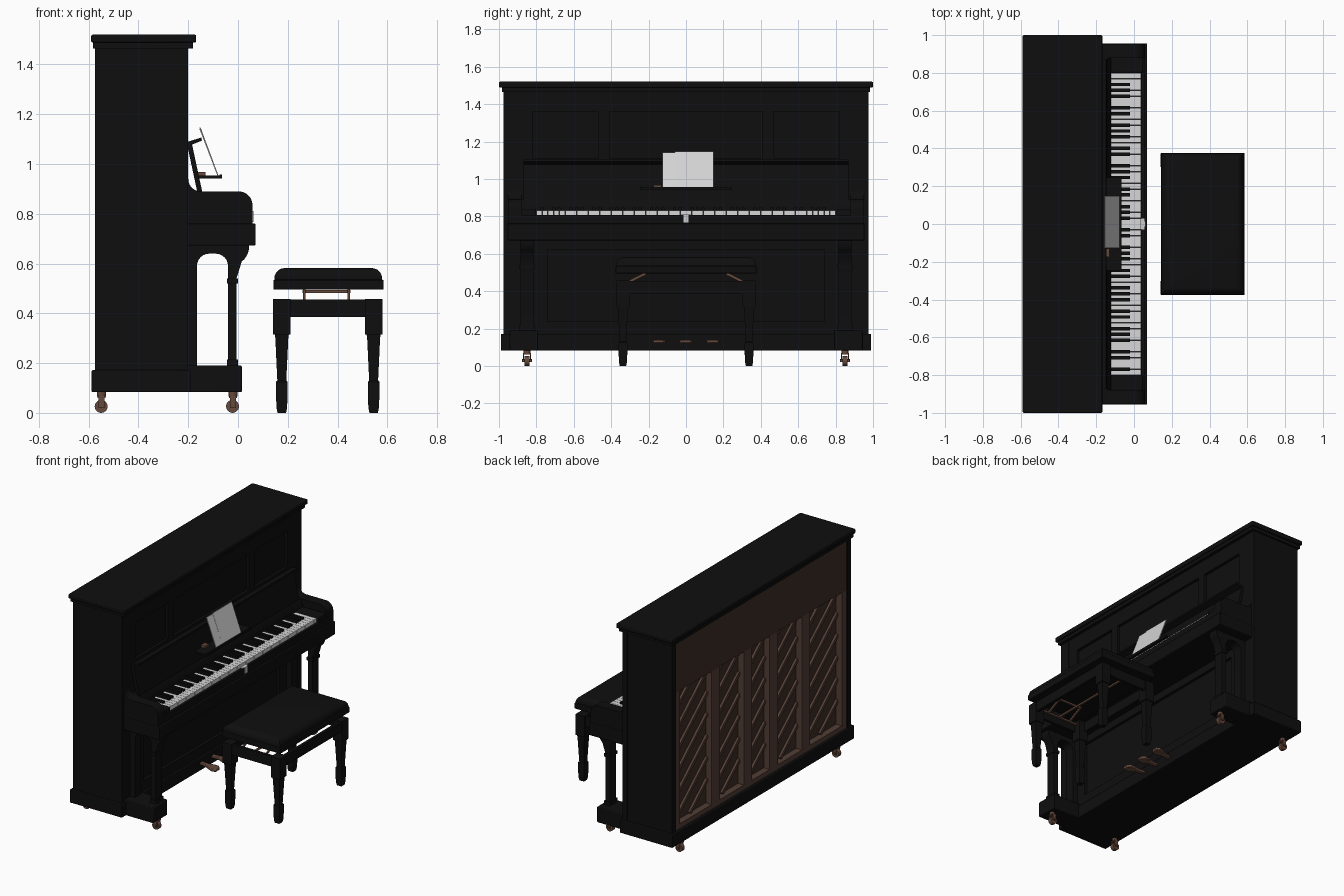
import bpy, bmesh, math
from mathutils import Matrix, Vector

if "Cube" in bpy.data.objects:
    bpy.data.objects.remove(bpy.data.objects["Cube"])


def mat(name, r, g, b):
    m = bpy.data.materials.new(name)
    m.diffuse_color = (r, g, b, 1)
    m.use_nodes = True
    m.node_tree.nodes["Principled BSDF"].inputs["Base Color"].default_value = m.diffuse_color
    return m


BLACK = mat("black lacquer", .0045, .0045, .0045)
WOOD = mat("back wood", .05, .026, .019)
POST = mat("post wood", .085, .047, .036)
METAL = mat("copper metal", .13, .065, .045)
IVORY = mat("ivory white", .68, .68, .68)
PAPER = mat("paper", .66, .66, .66)
SILVER = mat("silver", .6, .6, .6)


def finish(name, bm, m, mirror=False, bevel=0):
    bmesh.ops.recalc_face_normals(bm, faces=bm.faces)
    me = bpy.data.meshes.new(name)
    bm.to_mesh(me)
    bm.free()
    me.materials.append(m)
    me.shade_smooth()
    me.set_sharp_from_angle(angle=math.radians(30))
    ob = bpy.data.objects.new(name, me)
    bpy.context.collection.objects.link(ob)
    if bevel:
        b = ob.modifiers.new("bevel", 'BEVEL')
        b.width, b.segments = bevel, 2
    if mirror:
        ob.modifiers.new("mirror", 'MIRROR').use_axis = (False, True, False)
    return ob


def add_box(bm, x0, x1, y0, y1, z0, z1):
    M = Matrix.Translation(((x0 + x1) / 2, (y0 + y1) / 2, (z0 + z1) / 2))
    return bmesh.ops.create_cube(bm, size=1, matrix=M @ Matrix.Diagonal((x1 - x0, y1 - y0, z1 - z0, 1)))['verts']


def boxes(name, m, *bs, mirror=False, bevel=0):
    bm = bmesh.new()
    for b in bs:
        add_box(bm, *b)
    return finish(name, bm, m, mirror, bevel)


def add_prism(bm, pts, vec):
    f = bm.faces.new([bm.verts.new(p) for p in pts])
    r = bmesh.ops.extrude_face_region(bm, geom=[f])
    bmesh.ops.translate(bm, vec=vec, verts=[v for v in r['geom'] if isinstance(v, bmesh.types.BMVert)])


def side_prism(name, m, pts, y0, y1, mirror=False, bevel=0):
    bm = bmesh.new()
    add_prism(bm, [(x, y0, z) for x, z in pts], (0, y1 - y0, 0))
    return finish(name, bm, m, mirror, bevel)


def add_bar(bm, a, b, w, h):
    # rectangular bar from a to b
    a, b = Vector(a), Vector(b)
    d = b - a
    M = Matrix.Translation((a + b) / 2) @ d.to_track_quat('X', 'Z').to_matrix().to_4x4()
    bmesh.ops.create_cube(bm, size=1, matrix=M @ Matrix.Diagonal((d.length, w, h, 1)))


def arc(cx, cz, r, a0, a1, n=8):
    return [(cx + r * math.cos(math.radians(a0 + (a1 - a0) * i / n)),
             cz + r * math.sin(math.radians(a0 + (a1 - a0) * i / n))) for i in range(n + 1)]


# case: sides, lid, plinth
boxes("case_side", BLACK, (-.575, -.215, .93, .972, .16, 1.47), (-.235, -.2, .9, .975, .16, 1.47), mirror=True)
boxes("lid", BLACK, (-.59, -.168, -1, 1, 1.488, 1.52), bevel=.006)
boxes("lid_moulding", BLACK, (-.582, -.18, -.985, .985, 1.465, 1.49))
boxes("plinth", BLACK, (-.588, -.19, -.99, .99, .083, .172), bevel=.004)

# front panels with raised frames
boxes("front_board", BLACK, (-.25, -.222, -.93, .93, .16, 1.47))
boxes("upper_frame", BLACK, (-.23, -.202, -.91, .91, 1.36, 1.47), (-.23, -.202, -.91, .91, .88, 1.11))
boxes("upper_stile", BLACK, (-.23, -.202, .82, .91, 1.1, 1.37), (-.23, -.202, .41, .47, 1.1, 1.37), mirror=True)
boxes("lower_frame", BLACK, (-.23, -.202, -.91, .91, .16, .24), (-.23, -.202, -.91, .91, .62, .7))
boxes("lower_stile", BLACK, (-.23, -.202, .74, .91, .23, .63), mirror=True)

# back: soundboard, pin block, posts and diagonal ribs
boxes("soundboard", WOOD, (-.525, -.51, -.94, .94, .16, 1.47))
boxes("pin_block", WOOD, (-.57, -.52, -.935, .935, 1.12, 1.465))
boxes("back_post", POST, (-.57, -.52, .095, .185, .2, 1.12), (-.57, -.52, .445, .535, .2, 1.12),
      (-.57, -.52, .88, .935, .2, 1.12), mirror=True)
boxes("back_bottom_rail", POST, (-.57, -.52, -.935, .935, .165, .205))
bm = bmesh.new()
for y0, y1 in ((-.88, -.535), (-.445, -.185), (-.095, .095), (.185, .445), (.535, .88)):
    slope = .85
    rise = (y1 - y0) * slope
    z = .22 - rise
    while z < 1.1:
        # clip each rib to its bay
        t0, t1 = max(0, (.21 - z) / rise), min(1, (1.11 - z) / rise)
        if t1 - t0 > .1:
            add_bar(bm, (-.53, y1 + (y0 - y1) * t0, z + rise * t0),
                    (-.53, y1 + (y0 - y1) * t1, z + rise * t1), .022, .022)
        z += .15
finish("soundboard_rib", bm, POST)

# key bed, arms and key blocks
boxes("key_bed", BLACK, (-.21, .07, -.955, .955, .672, .762), bevel=.004)
arm = [(-.21, .75), (.058, .75)] + arc(.003, .835, .055, 0, 90) + arc(-.15, .94, .05, 270, 180, 6) + [(-.21, .94)]
side_prism("arm", BLACK, arm, .88, .952, mirror=True)
boxes("key_block", BLACK, (-.13, .048, .802, .882, .75, .84), mirror=True, bevel=.005)
boxes("key_slip", BLACK, (.04, .058, -.885, .885, .75, .808))
boxes("key_base", BLACK, (-.2, .034, -.802, .802, .75, .806))
boxes("lock_plate", SILVER, (.035, .056, -.03, .03, .805, .811), (.055, .062, -.014, .014, .768, .811))

# keys: 52 white and 36 black
pitch = 1.6 / 52
boxes("white_keys", IVORY, *[(-.125, .037, -.8 + i * pitch + .0008, -.8 + (i + 1) * pitch - .0008, .804, .832)
                             for i in range(52)])
boxes("black_keys", BLACK, *[(-.125, -.022, -.8 + (i + 1) * pitch - .009, -.8 + (i + 1) * pitch + .009, .825, .846)
                             for i in range(51) if i % 7 not in (1, 4)])

# fallboard and music desk
side_prism("name_board", BLACK, [(-.21, .75), (-.121, .75), (-.121, .85), (-.14, .89), (-.21, .89)], -.882, .882)
side_prism("fallboard", BLACK, [(-.163, .885), (-.143, .885), (-.186, 1.085), (-.206, 1.085)], -.87, .87)
side_prism("fallboard_lip", BLACK, [(-.205, 1.07), (-.145, 1.094), (-.147, 1.107), (-.205, 1.088)], -.87, .87)
boxes("music_shelf", BLACK, (-.17, -.065, -.245, .245, .941, .953), (-.075, -.065, -.245, .245, .95, .957))
boxes("shelf_hinge", METAL, (-.16, -.13, -.175, -.13, .953, .968))


def sheet(name, y0, y1, top):
    side_prism(name, PAPER, [(-.083, .953), (-.078, .953), (-.15, top), (-.155, top)], y0, y1)


sheet("sheet_left", -.126, -.06, 1.141)
sheet("sheet_right", -.06, .148, 1.146)

# front legs with bracket arch and toe blocks
leg = ([(-.205, .18), (-.165, .18)] + arc(-.115, .59, .05, 180, 90, 6) + arc(-.09, .59, .05, 90, 0, 6)
       + [(-.04, .18), (-.006, .18), (-.006, .54)] + arc(-.035, .67, .08, -62, 0, 6)[1:] + [(.045, .68), (-.205, .68)])
side_prism("front_leg", BLACK, leg, .815, .885, mirror=True)
boxes("leg_collar", BLACK, (-.045, .0, .808, .892, .18, .215), (-.045, .0, .808, .892, .52, .54), mirror=True)
boxes("toe_block", BLACK, (-.21, .016, .79, .945, .083, .19), mirror=True, bevel=.005)

# casters
bm = bmesh.new()
for x in (-.55, -.022):
    rot = Matrix.Rotation(math.pi / 2, 4, 'X')
    bmesh.ops.create_cone(bm, cap_ends=True, segments=20, radius1=.026, radius2=.026, depth=.028,
                          matrix=Matrix.Translation((x, .85, .026)) @ rot)
    bmesh.ops.create_cone(bm, cap_ends=True, segments=12, radius1=.008, radius2=.008, depth=.052,
                          matrix=Matrix.Translation((x, .85, .028)) @ rot)
    for y in (.832, .868):
        add_box(bm, x - .01, x + .014, y - .003, y + .003, .02, .065)
    add_box(bm, x - .015, x + .018, .829, .871, .06, .068)
    bmesh.ops.create_cone(bm, cap_ends=True, segments=12, radius1=.018, radius2=.018, depth=.02,
                          matrix=Matrix.Translation((x + .002, .85, .076)))
finish("casters", bm, METAL, mirror=True)

# pedals, the outer two swing outwards
bm = bmesh.new()
for y, s in ((-.125, -1), (0, 0), (.125, 1)):
    w = [(-.22, .013), (-.14, .015), (-.1, .03), (-.07, .034), (-.05, .022)]
    edge = [(x, y + s * .15 * (x + .2) + h) for x, h in w] + [(x, y + s * .15 * (x + .2) - h) for x, h in reversed(w)]
    add_prism(bm, [(x, yy, .122) for x, yy in edge], (0, 0, .018))
finish("pedals", bm, METAL, bevel=.004)

# bench seat with padded top
boxes("bench_seat_base", BLACK, (.142, .585, -.376, .376, .495, .535), bevel=.004)
bm = bmesh.new()
add_box(bm, .146, .579, -.372, .372, .53, .582)
top = [e for e in bm.edges if all(v.co.z > .57 for v in e.verts)]
bmesh.ops.bevel(bm, geom=top, offset=.042, segments=6, profile=.5, affect='EDGES')
finish("bench_cushion", bm, BLACK)

# bench frame and tapered legs
boxes("bench_apron", BLACK, (.145, .165, -.34, .34, .385, .455), (.555, .575, -.34, .34, .385, .455),
      (.15, .57, -.365, -.345, .385, .455), (.15, .57, .345, .365, .385, .455))
bm = bmesh.new()
for x in (.176, .545):
    add_box(bm, x - .035, x + .035, .302, .372, .315, .457)
    prev = None
    for z, h in ((0, .017), (.02, .021), (.06, .023), (.125, .023), (.13, .018), (.3, .026), (.32, .029)):
        ring = [bm.verts.new((x + a * h, .337 + b * h, z)) for a, b in ((1, 1), (-1, 1), (-1, -1), (1, -1))]
        if prev:
            for i in range(4):
                bm.faces.new((prev[i], prev[(i + 1) % 4], ring[(i + 1) % 4], ring[i]))
        else:
            bm.faces.new(ring)
        prev = ring
    bm.faces.new(prev)
finish("bench_leg", bm, BLACK, mirror=True)

# bench lifting mechanism
bm = bmesh.new()
for x in (.267, .445):
    add_bar(bm, (x, .335, .435), (x, .215, .495), .01, .014)
add_bar(bm, (.16, .335, .435), (.56, .335, .435), .012, .012)
add_bar(bm, (.26, .225, .488), (.452, .225, .488), .012, .012)
finish("bench_lift_arm", bm, METAL, mirror=True)
boxes("bench_lift_rod", METAL, (.35, .362, -.335, .335, .429, .441))
